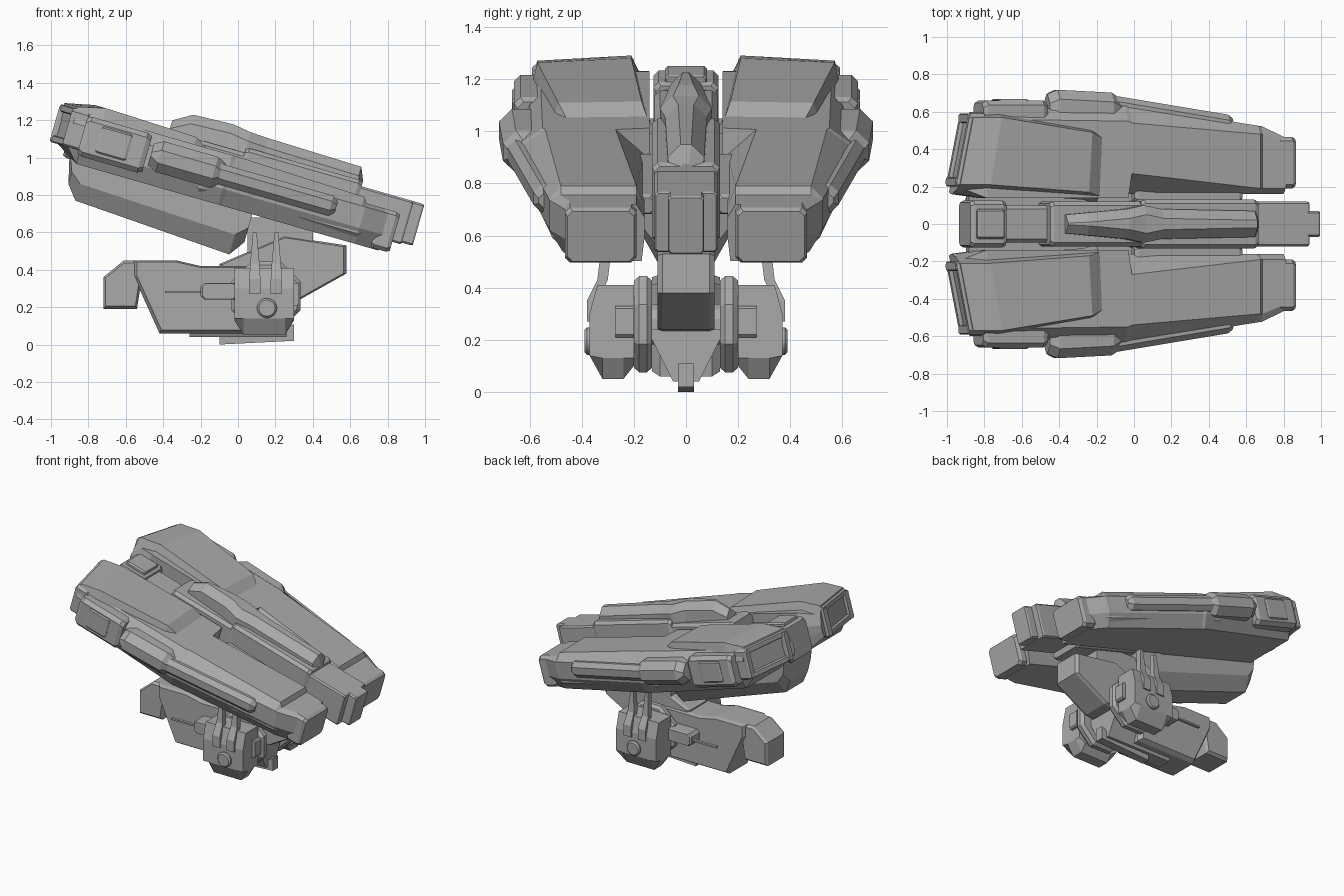
import bpy
import bmesh
import math

cube = bpy.data.objects.get("Cube")
if cube:
    bpy.data.objects.remove(cube, do_unlink=True)

grey = bpy.data.materials.new("plain grey")
grey.use_nodes = True
shade = (0.4, 0.4, 0.4, 1)
grey.diffuse_color = shade
grey.node_tree.nodes["Principled BSDF"].inputs["Base Color"].default_value = shade

PITCH = math.radians(16)
LIFT = 0.9


def tilt(along, side, up):
    """Turn a point in the frame of the sloping gun into a world point."""
    return (along * math.cos(PITCH) + up * math.sin(PITCH), side,
            LIFT - along * math.sin(PITCH) + up * math.cos(PITCH))


def loft(name, rings, mirror):
    """Skin matching rings of points, cap both ends and mirror sideways."""
    bm = bmesh.new()
    loops = [[bm.verts.new(point) for point in ring] for ring in rings]
    for near, far in zip(loops, loops[1:]):
        for index in range(len(near)):
            before = index - 1
            bm.faces.new((near[before], near[index], far[index], far[before]))
    bm.faces.new(loops[0])
    bm.faces.new(loops[-1])
    bmesh.ops.recalc_face_normals(bm, faces=bm.faces[:])
    mesh = bpy.data.meshes.new(name)
    bm.to_mesh(mesh)
    bm.free()
    mesh.materials.append(grey)
    obj = bpy.data.objects.new(name, mesh)
    bpy.context.scene.collection.objects.link(obj)
    if mirror:
        modifier = obj.modifiers.new("mirror", "MIRROR")
        modifier.use_axis = (False, True, False)
        modifier.use_mirror_merge = False
    return obj


def chamfered(across, height, cut):
    """Rectangle with cut corners, from two (low, high) ranges."""
    left, right = across
    low, high = height
    cut = min(cut, (right - left) * 0.45, (high - low) * 0.45)
    return [(left + cut, low), (right - cut, low), (right, low + cut), (right, high - cut),
            (right - cut, high), (left + cut, high), (left, high - cut), (left, low + cut)]


def polygon(centre, radius, sides):
    turns = [math.tau * (step + 0.5) / sides for step in range(sides)]
    return [(centre[0] + radius * math.cos(turn), centre[1] + radius * math.sin(turn))
            for turn in turns]


def bar(name, span, width, height, cut=0.02, drift=0.0, lean=0.0, mirror=True):
    """Bar along the gun with bevelled ends; drift slides its front inwards."""
    start, end = span
    rings = []
    for along, shrink in ((start, cut), (start + cut, 0), (end - cut, 0), (end, cut)):
        slide = drift * (along - start) / (end - start)
        across = (width[0] - slide + shrink / 2, width[1] - slide - shrink / 2)
        rise = (height[0] + shrink / 2, height[1] - shrink / 2)
        rings.append([tilt(along + lean * (side - width[0]), side, up)
                      for side, up in chamfered(across, rise, cut)])
    return loft(name, rings, mirror)


def spine(name, span, half, height, cut=0.02):
    return bar(name, span, (-half, half), height, cut, mirror=False)


def plate(name, profile, depth, bevel=0.0, mirror=True):
    """Front profile (x, z) extruded over a depth range with drawn-in edges."""
    middle_x = sum(x for x, z in profile) / len(profile)
    middle_z = sum(z for x, z in profile) / len(profile)
    reach = max(math.hypot(x - middle_x, z - middle_z) for x, z in profile)
    inner, outer = depth
    scale = max(0.8, 1 - bevel / reach)
    rings = []
    for y, size in ((inner, scale), (inner + bevel, 1), (outer - bevel, 1), (outer, scale)):
        rings.append([(middle_x + (x - middle_x) * size, y, middle_z + (z - middle_z) * size)
                      for x, z in profile])
    return loft(name, rings if bevel else [rings[0], rings[-1]], mirror)


# Main pod hulls: the side bulges most at mid length, a ledge runs inside
rings = []
for along, inner, outer, top in ((-1, 0.2, 0.54, 0.06), (-0.85, 0.14, 0.56, 0.1),
                                 (-0.06, 0.14, 0.55, 0.1), (-0.04, 0.27, 0.54, 0.1),
                                 (0.68, 0.19, 0.48, 0.08), (0.7, 0.19, 0.48, 0.05),
                                 (0.83, 0.19, 0.43, 0.05)):
    at_rear = along < -0.9
    bulge = outer + 0.1 - 0.08 * abs(along)
    belly = -0.08 if at_rear else -0.175
    ledge = min(inner, 0.16)
    section = [(inner, top), (outer, top), (bulge, 0.03), (bulge, belly / 2),
               (bulge - 0.05, belly), (ledge + 0.01, belly), (ledge, belly / 2), (ledge, 0)]
    lean = 0.2 if at_rear else 0
    rings.append([tilt(along + lean * (side - inner), side, up) for side, up in section])
loft("pod_hull", rings, True)

# Raised rear deck of each pod
rings = []
for along, inner, outer, top in ((-1, 0.21, 0.57, 0.12), (-0.84, 0.21, 0.57, 0.155),
                                 (-0.29, 0.17, 0.49, 0.14), (-0.22, 0.15, 0.46, 0.1)):
    section = [(inner - 0.04, 0.03), (inner, top), (outer, top), (outer + 0.03, 0.03)]
    lean = -0.2 * along
    rings.append([tilt(along + lean * (side - inner), side, up) for side, up in section])
loft("rear_deck", rings, True)

# Open frame at the back of each pod
for name, width, height in (("rear_frame_top", (0.2, 0.58), (0.07, 0.11)),
                            ("rear_frame_bottom", (0.2, 0.56), (-0.1, -0.06))):
    bar(name, (-1.02, -0.9), width, height, cut=0.01, lean=0.2)
for name, start, side in (("rear_frame_inner", -1.02, 0.2), ("rear_frame_outer", -0.95, 0.54)):
    bar(name, (start, start + 0.1), (side, side + 0.05), (-0.1, 0.1), cut=0.01)

# Muzzle block and side armour
bar("muzzle_block", (0.78, 0.89), (0.19, 0.465), (-0.17, 0.05))
bar("side_box", (-0.86, -0.5), (0.5, 0.66), (-0.13, 0.09), cut=0.025)
bar("side_panel", (-0.77, -0.6), (0.6, 0.668), (-0.09, 0.06), cut=0.01)
bar("side_cowl", (-0.48, -0.08), (0.5, 0.72), (-0.1, 0.07), cut=0.05, drift=0.02)
bar("side_rail", (-0.2, 0.55), (0.56, 0.7), (-0.07, 0.04), cut=0.03, drift=0.12)
bar("lower_rail", (-0.2, 0.72), (0.52, 0.63), (-0.14, -0.08), drift=0.12)
bar("inner_rail", (0, 0.6), (0.11, 0.2), (-0.06, 0.02))

# Central spine between the pods
spine("spine_tail", (-0.93, -0.73), 0.125, (-0.16, 0.085))
spine("spine_tail_cap", (-0.9, -0.75), 0.08, (0.05, 0.11), cut=0.01)
spine("spine_waist", (-0.75, -0.4), 0.1, (-0.2, 0.06))
spine("spine_shoulder", (-0.5, 0.1), 0.12, (-0.2, 0.13))
spine("spine_body", (0, 0.65), 0.13, (-0.16, 0.16))
spine("spine_barrel", (0.6, 0.94), 0.12, (-0.11, 0.13), cut=0.01)
spine("spine_nose", (0.9, 1), 0.07, (-0.1, 0.13), cut=0.01)

# Deep box under the spine, narrowing at its lower edge
rings = []
for along, low in ((-0.89, -0.17), (-0.86, -0.29), (-0.8, -0.365), (0.07, -0.415),
                   (0.13, -0.33)):
    step = 0.35 * (low + 0.1)
    section = [(-0.16, -0.1), (0.16, -0.1), (0.16, low - step), (0.1, low), (-0.1, low),
               (-0.16, low - step)]
    rings.append([tilt(along, side, up) for side, up in section])
loft("belly_box", rings, False)

# Ridge along the top of the spine
rings = []
for along, half, top in ((-0.42, 0.05, 0.19), (-0.32, 0.06, 0.25), (-0.1, 0.08, 0.26),
                         (0, 0.1, 0.245), (0.1, 0.08, 0.24), (0.62, 0.07, 0.23),
                         (0.65, 0.06, 0.16)):
    rings.append([tilt(along, side, up)
                  for side, up in chamfered((-half, half), (0.05, top), 0.05)])
loft("spine_ridge", rings, False)

# Mount: arm, pivot, body, tail and keel
plate("mount_arm", [(-0.1, 0.2), (0.33, 0.24), (0.58, 0.38), (0.58, 0.53), (0.25, 0.58),
                    (-0.1, 0.43)], (-0.11, 0.11), 0.02, mirror=False)
plate("mount_pivot", chamfered((0.05, 0.4), (0.4, 0.68), 0), (-0.1, 0.1), mirror=False)
plate("mount_body", [(-0.56, 0.37), (-0.42, 0.06), (0.05, 0.06), (0.1, 0.42), (-0.2, 0.42),
                     (-0.33, 0.45), (-0.56, 0.45)], (-0.13, 0.13), 0.03, mirror=False)
plate("mount_tail", [(-0.72, 0.19), (-0.54, 0.19), (-0.5, 0.45), (-0.61, 0.45),
                     (-0.72, 0.36)], (-0.11, 0.11), 0.02, mirror=False)
rings = []
for z, half in ((0.04, 0.05), (0.2, 0.13), (0.24, 0.13)):
    rings.append([(x, y, z) for x, y in ((-0.26, -half), (0.26, -half), (0.26, half),
                                         (-0.26, half))])
loft("keel", rings, False)
plate("front_foot", [(-0.1, 0), (0.3, 0.02), (0.3, 0.11), (0.2, 0.06), (-0.1, 0.06)],
      (-0.03, 0.03), mirror=False)

# Side housings with their axle, inner discs and bolts
hub = (0.15, 0.26)
plate("axle", polygon(hub, 0.08, 12), (0, 0.22))
plate("inner_disc", polygon(hub, 0.2, 8), (0.13, 0.2), 0.02)
rings = []
for x, floor in ((-0.02, 0.13), (0.03, 0.05), (0.25, 0.05), (0.3, 0.13)):
    section = [(0.2, 0.1), (0.24, 0.05), (0.32, 0.05), (0.37, 0.14), (0.37, 0.3),
               (0.34, 0.41), (0.2, 0.41)]
    rings.append([(x, y, max(z, floor)) for y, z in section])
loft("housing", rings, True)
bolt = plate("bolt", polygon((0.155, 0.195), 0.053, 20), (0.35, 0.39), 0.01)
for face in bolt.data.polygons:
    face.use_smooth = abs(face.normal.y) < 0.3

# Clamping prongs that narrow upwards and bend inwards
for name, x in (("rear_prong", 0.09), ("front_prong", 0.205)):
    rings = []
    for y, z, half in ((0.36, 0.27, 0.03), (0.36, 0.35, 0.03), (0.32, 0.43, 0.025),
                       (0.3, 0.6, 0.01)):
        rings.append([(x + dx, y + dy, z) for dx, dy in ((-half, -0.02), (half, -0.02),
                                                         (half, 0.02), (-half, 0.02))])
    loft(name, rings, True)

# Small side gripper and housing lug
plate("gripper_rod", chamfered((-0.39, 0), (0.275, 0.287), 0), (0.19, 0.21))
plate("gripper_block", chamfered((-0.2, 0), (0.24, 0.33), 0.02), (0.12, 0.23), 0.01)
plate("housing_lug", chamfered((0.28, 0.325), (0.21, 0.33), 0.01), (0.2, 0.27))
